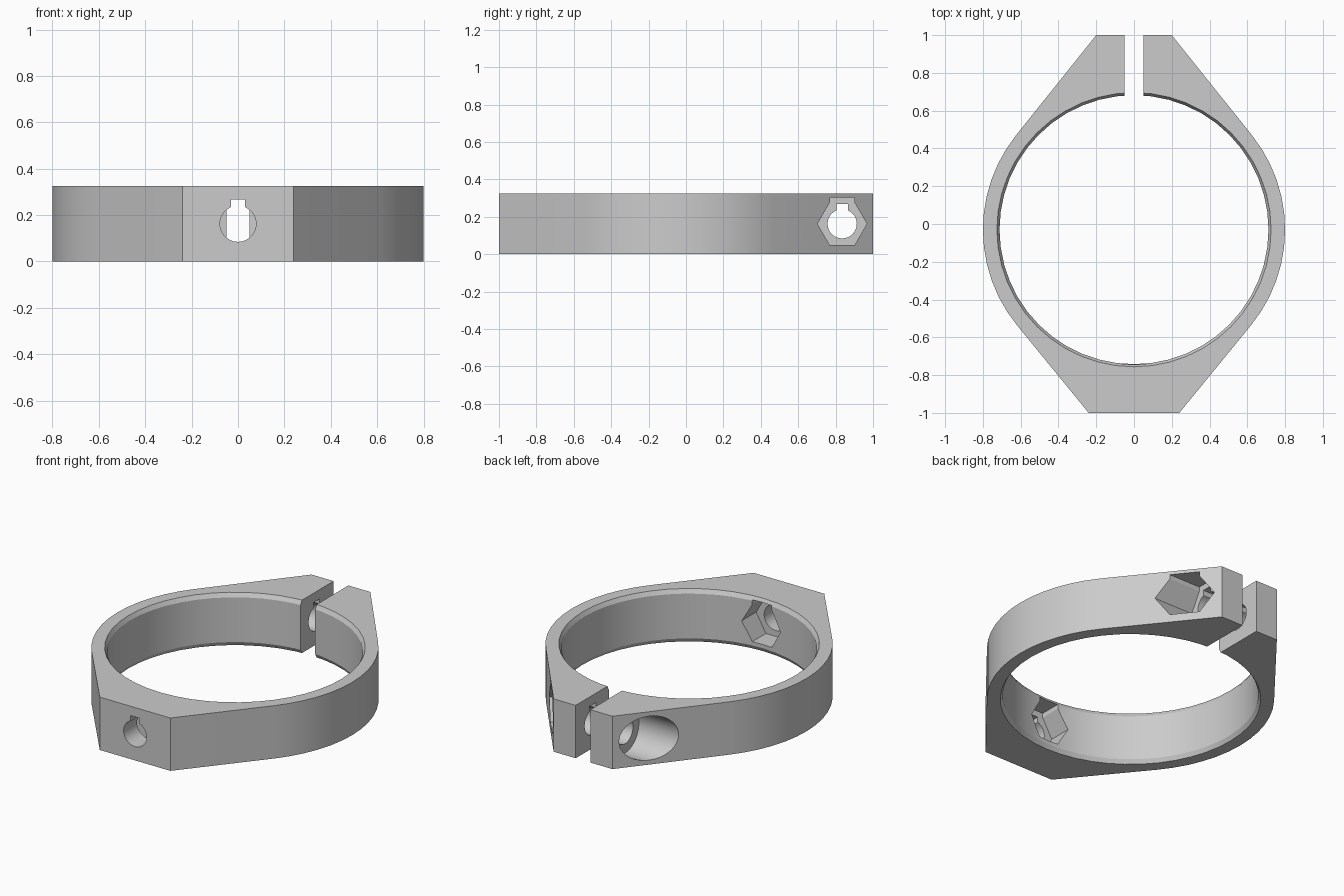
import bpy, bmesh
from math import sin, cos, pi, hypot, atan2, acos, radians
from mathutils import Vector

if "Cube" in bpy.data.objects:
    bpy.data.objects.remove(bpy.data.objects["Cube"])

HEIGHT = 0.325
MID = HEIGHT / 2
CY = -0.03          # ring centre
R_OUT, R_IN, CHAMFER = 0.80, 0.712, 0.014
BOLT_Y = 0.835

grey = bpy.data.materials.new("light grey")
grey.use_nodes = True
colour = (0.6, 0.6, 0.6, 1)
grey.diffuse_color = colour
grey.node_tree.nodes["Principled BSDF"].inputs["Base Color"].default_value = colour


def loft(name, rings):
    """Closed solid through a list of equally long point rings."""
    bm = bmesh.new()
    loops = [[bm.verts.new(p) for p in ring] for ring in rings]
    n = len(loops[0])
    for a, b in zip(loops, loops[1:]):
        for i in range(n):
            j = (i + 1) % n
            bm.faces.new((a[i], a[j], b[j], b[i]))
    bm.faces.new(loops[0])
    bm.faces.new(loops[-1])
    bmesh.ops.recalc_face_normals(bm, faces=bm.faces)
    mesh = bpy.data.meshes.new(name)
    bm.to_mesh(mesh)
    bm.free()
    mesh.materials.append(grey)
    obj = bpy.data.objects.new(name, mesh)
    bpy.context.collection.objects.link(obj)
    return obj


def circle(radius, sides):
    return [(radius * cos(2 * pi * i / sides), radius * sin(2 * pi * i / sides))
            for i in range(sides)]


def cut(body, cutter):
    mod = body.modifiers.new("cut", 'BOOLEAN')
    mod.operation = 'DIFFERENCE'
    mod.solver = 'EXACT'
    mod.object = cutter
    bpy.context.view_layer.objects.active = body
    bpy.ops.object.modifier_apply(modifier=mod.name)
    bpy.data.objects.remove(cutter)


def cut_along(body, axis, outline, start, end):
    """Cut a prism along x through the ears, or along y through the front."""
    def place(u, v, d):
        return (d, BOLT_Y + u, MID + v) if axis == 'x' else (u, d, MID + v)
    cut(body, loft("cutter", [[place(u, v, d) for u, v in outline] for d in (start, end)]))


def notch(half_width, top):
    return [(-half_width, 0), (half_width, 0), (half_width, top), (-half_width, top)]


# Body outline: ring with straight tangents to the back ears and front plate
def tangent_angle(x, y):
    return atan2(y - CY, x) , acos(R_OUT / hypot(x, y - CY))


a, b = tangent_angle(0.2, 1)
top_angle = a - b
a, b = tangent_angle(0.24, -1)
low_angle = a + b
STEPS = 12
arc = [low_angle + (top_angle - low_angle) * i / STEPS for i in range(STEPS + 1)]
half = [(0.24, -1)] + [(R_OUT * cos(t), CY + R_OUT * sin(t)) for t in arc] + [(0.2, 1)]
outline = half + [(-x, y) for x, y in reversed(half)]
clamp = loft("clamp_ring", [[(x, y, z) for x, y in outline] for z in (0, HEIGHT)])

# Round opening with chamfered rims
edge = 0.025
profile = [(R_IN + 2 * CHAMFER, -edge), (R_IN, edge),
           (R_IN, HEIGHT - edge), (R_IN + 2 * CHAMFER, HEIGHT + edge)]
cut(clamp, loft("cutter", [[(x, CY + y, z) for x, y in circle(r, 48)] for r, z in profile]))

# Split between the ears
gap = [(-0.05, 0.3), (0.05, 0.3), (0.05, 1.2), (-0.05, 1.2)]
cut(clamp, loft("cutter", [[(x, y, z) for x, y in gap] for z in (-0.1, 0.5)]))

# Bolt holes, nut pockets and round bolt head recess
bolt, slot = circle(0.078, 32), notch(0.03, 0.105)
nut, nut_slot = circle(0.132, 6), notch(0.066, 0.142)
for shape in (bolt, slot):
    cut_along(clamp, 'x', shape, -0.5, 0.5)
    cut_along(clamp, 'y', shape, -1.1, -0.6)
for shape in (nut, nut_slot):
    cut_along(clamp, 'x', shape, 0.17, 0.6)
    cut_along(clamp, 'y', shape, -0.87, -0.6)
cut_along(clamp, 'x', circle(0.135, 48), -0.6, -0.17)

# Smooth curved walls, crisp edges
bpy.ops.object.select_all(action='DESELECT')
clamp.select_set(True)
bpy.context.view_layer.objects.active = clamp
bpy.ops.object.shade_smooth_by_angle(angle=radians(20))
